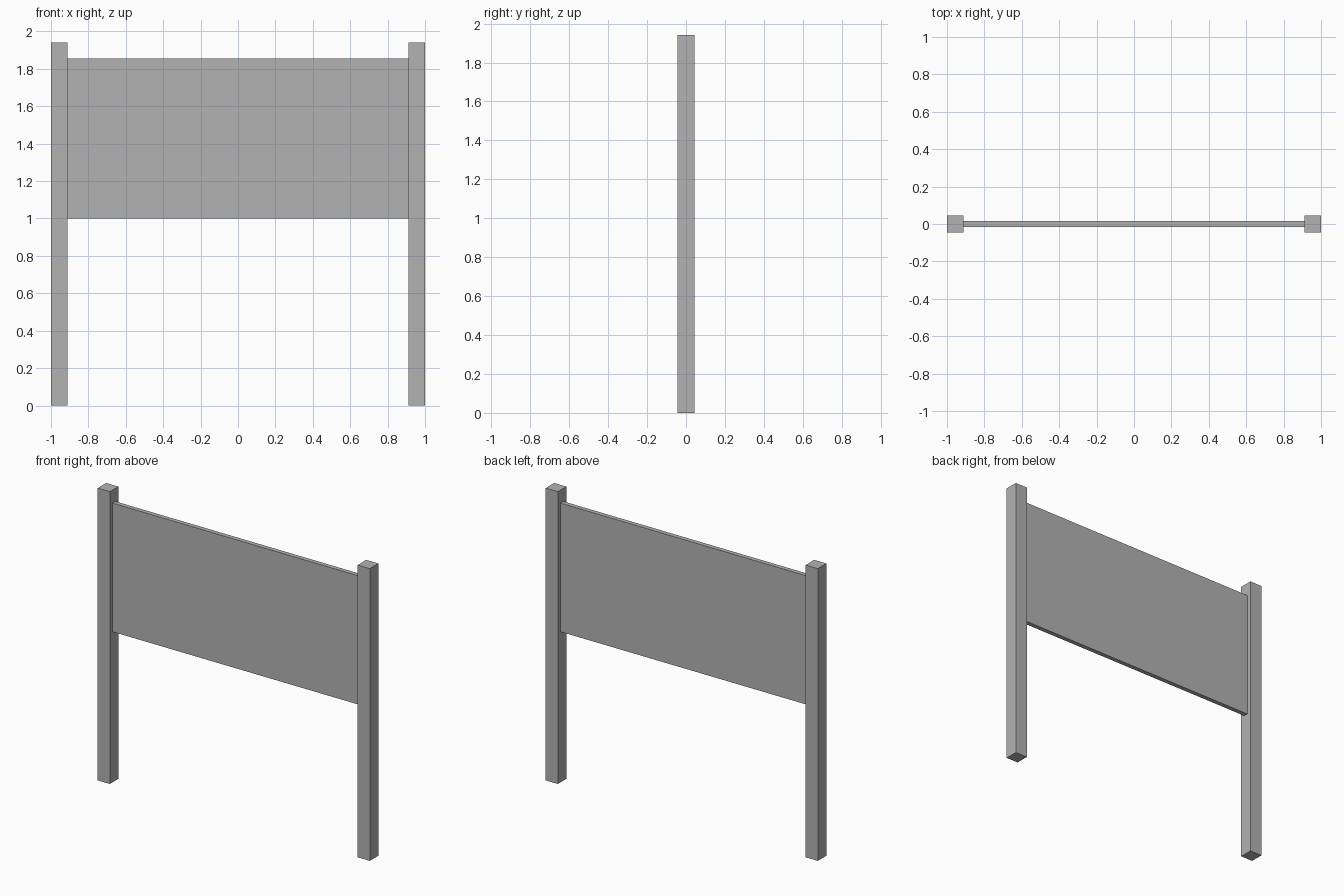
import bpy

if "Cube" in bpy.data.objects:
    bpy.data.objects.remove(bpy.data.objects["Cube"])

grey = bpy.data.materials.new("plain grey")
grey.diffuse_color = (0.45, 0.45, 0.45, 1)
grey.use_nodes = True
grey.node_tree.nodes["Principled BSDF"].inputs["Base Color"].default_value = grey.diffuse_color


def box(name, centre, size):
    bpy.ops.mesh.primitive_cube_add(size=1, location=centre)
    ob = bpy.context.object
    ob.name = name
    ob.scale = size
    bpy.ops.object.transform_apply(location=False, rotation=False, scale=True)
    ob.data.materials.append(grey)
    return ob


HEIGHT = 1.942   # post height
POST = 0.089     # square post side

# Two square posts
for side, label in ((-1, "left"), (1, "right")):
    box(f"{label}_post", (side * (1 - POST / 2), 0, HEIGHT / 2), (POST, POST, HEIGHT))

# Thin board held between the posts
box("sign_board", (0, 0, 1.427), (2 - 2 * POST, 0.03, 0.855))
